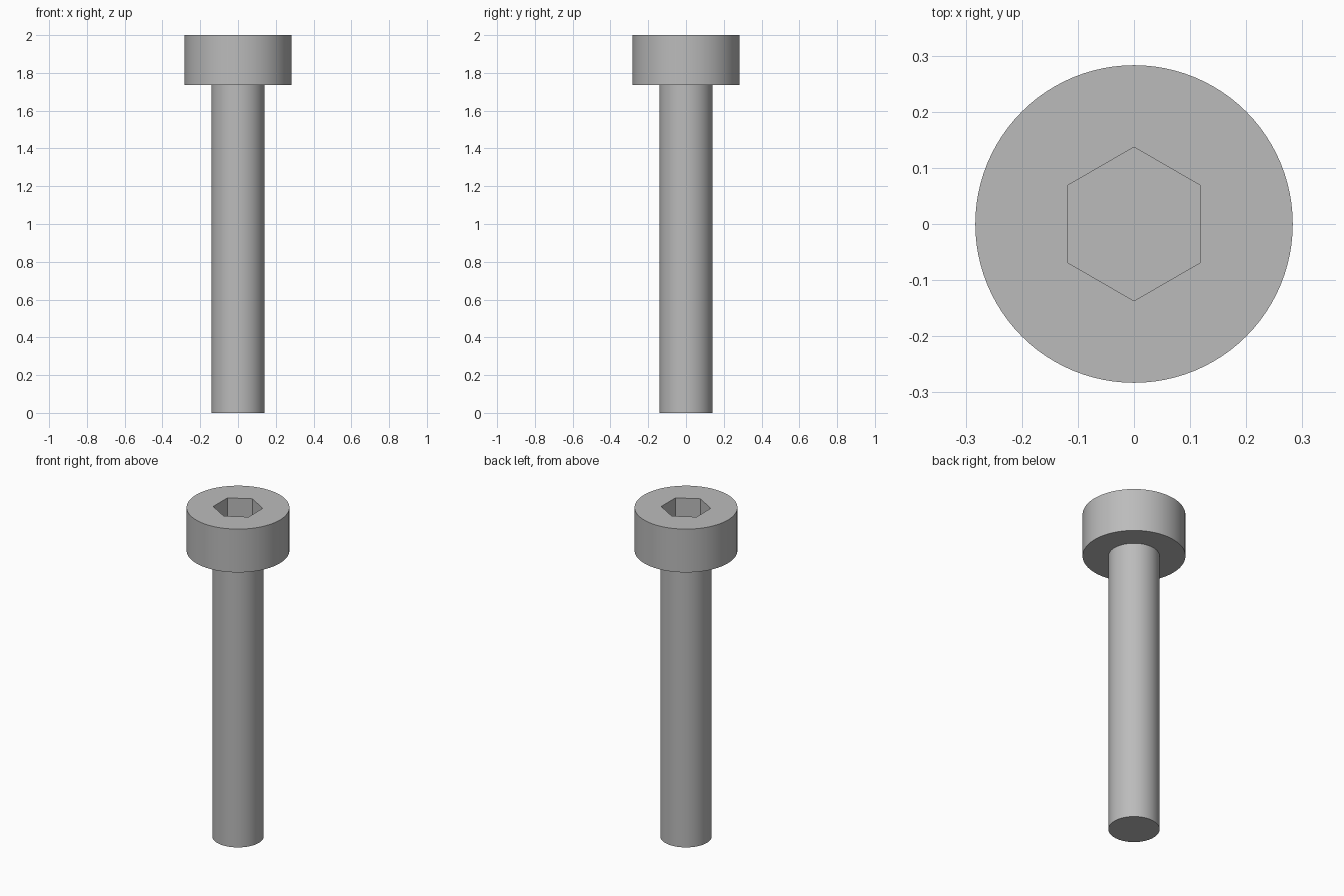
import bpy, bmesh, math

cube = bpy.data.objects.get("Cube")
if cube:
    bpy.data.objects.remove(cube, do_unlink=True)

HEAD_R, SHAFT_R, HEX_R = 0.283, 0.141, 0.137
TOP, HEAD_BASE, SOCKET_DEPTH = 2.0, 1.737, 0.15
SIDES = 96

steel = bpy.data.materials.new("grey_steel")
steel.use_nodes = True
grey = (0.5, 0.5, 0.5, 1)
steel.diffuse_color = grey
bsdf = next(n for n in steel.node_tree.nodes if n.type == 'BSDF_PRINCIPLED')
bsdf.inputs["Base Color"].default_value = grey


def ring(bm, radius, z, sides):
    """Closed loop of edges, with one corner pointing along +y."""
    verts = []
    for i in range(sides):
        a = math.pi / 2 + math.tau * i / sides
        verts.append(bm.verts.new((radius * math.cos(a), radius * math.sin(a), z)))
    return [bm.edges.new((verts[i], verts[i - 1])) for i in range(sides)]


def finish(bm, name):
    bmesh.ops.recalc_face_normals(bm, faces=bm.faces)
    mesh = bpy.data.meshes.new(name)
    bm.to_mesh(mesh)
    bm.free()
    mesh.materials.append(steel)
    obj = bpy.data.objects.new(name, mesh)
    bpy.context.collection.objects.link(obj)
    bpy.ops.object.select_all(action='DESELECT')
    bpy.context.view_layer.objects.active = obj
    obj.select_set(True)
    bpy.ops.object.shade_smooth_by_angle(angle=math.radians(30))


# One solid skin: shaft end, shaft, underside, head wall, top rim, hex socket
bm = bmesh.new()
loops = [
    ring(bm, SHAFT_R, 0, SIDES),
    ring(bm, SHAFT_R, HEAD_BASE, SIDES),
    ring(bm, HEAD_R, HEAD_BASE, SIDES),
    ring(bm, HEAD_R, TOP, SIDES),
    ring(bm, HEX_R, TOP, 6),
    ring(bm, HEX_R, TOP - SOCKET_DEPTH, 6),
]
for lower, upper in zip(loops, loops[1:]):
    if len(lower) == len(upper):
        bmesh.ops.bridge_loops(bm, edges=lower + upper)
    else:
        bmesh.ops.triangle_fill(bm, edges=lower + upper, use_beauty=True)
for cap in (loops[0], loops[-1]):
    bmesh.ops.contextual_create(bm, geom=cap)
finish(bm, "socket_head_bolt")
